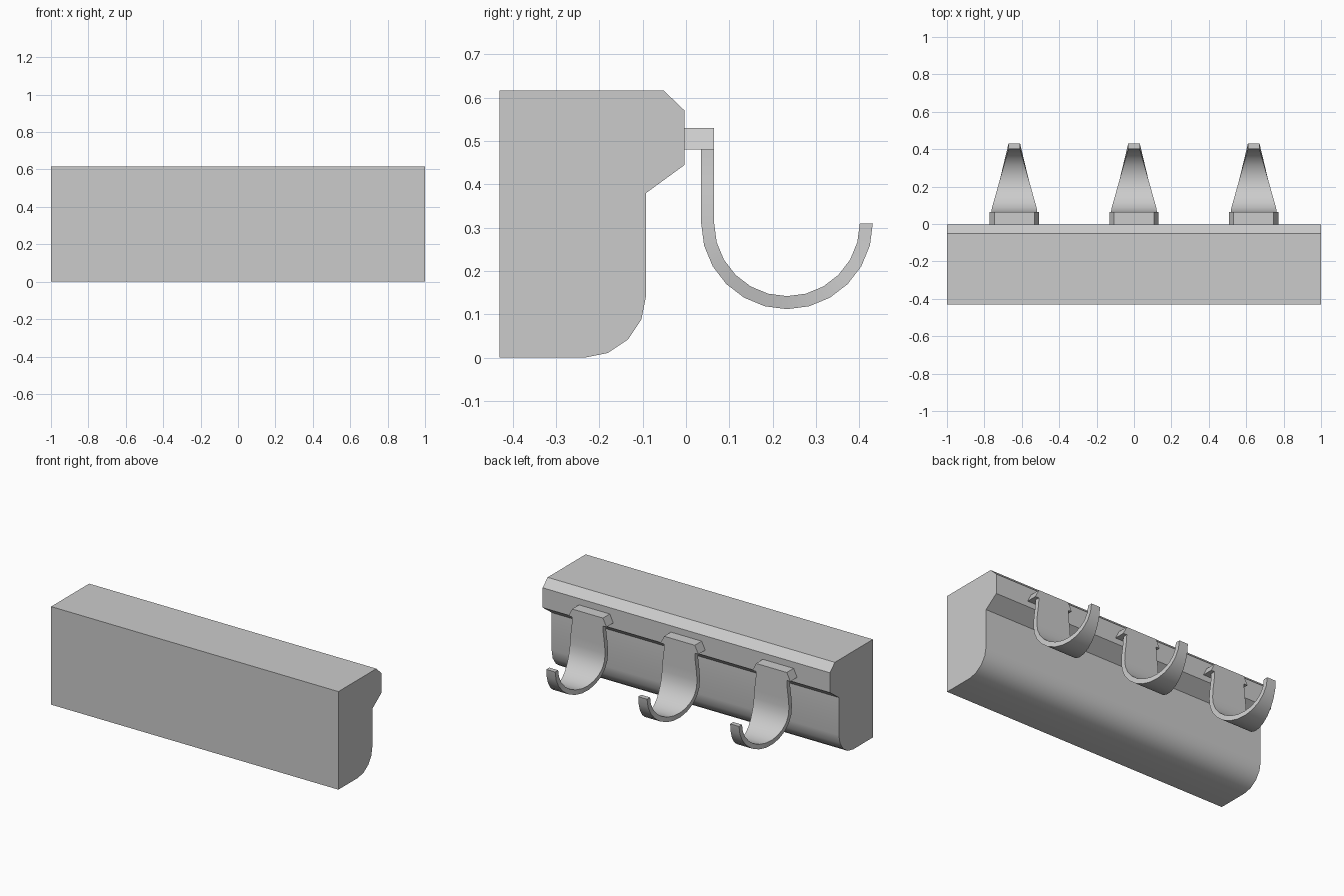
import bpy, bmesh
from math import sin, cos, pi, radians

if "Cube" in bpy.data.objects:
    bpy.data.objects.remove(bpy.data.objects["Cube"])


def finish(name, bm):
    bmesh.ops.recalc_face_normals(bm, faces=bm.faces)
    me = bpy.data.meshes.new(name)
    bm.to_mesh(me)
    bm.free()
    ob = bpy.data.objects.new(name, me)
    bpy.context.collection.objects.link(ob)
    bpy.ops.object.select_all(action='DESELECT')
    ob.select_set(True)
    bpy.context.view_layer.objects.active = ob
    bpy.ops.object.shade_smooth_by_angle(angle=radians(30))
    return ob


def loft(name, rings):
    """Skin a list of equal-length closed rings and cap both ends."""
    bm = bmesh.new()
    rows = [[bm.verts.new(p) for p in r] for r in rings]
    n = len(rows[0])
    for a, b in zip(rows, rows[1:]):
        for i in range(n):
            j = (i + 1) % n
            bm.faces.new((a[i], a[j], b[j], b[i]))
    bm.faces.new(rows[0])
    bm.faces.new(rows[-1])
    return finish(name, bm)


# Rail: side profile (y, z) with a rounded lower edge, extruded along x
profile = [(-0.43, 0.617), (-0.43, 0)]
for i in range(5):
    a = i * pi / 8
    profile.append((-0.235 + 0.143 * sin(a), 0.143 - 0.143 * cos(a)))
profile += [(-0.092, 0.38), (-0.003, 0.445), (-0.003, 0.57), (-0.052, 0.617)]
loft("rail", [[(x, y, z) for y, z in profile] for x in (-1, 1)])

# Hook stations: outer (y, z), inner (y, z), half width
CY, CZ, R_OUT, R_IN = 0.233, 0.31, 0.198, 0.168
stations = [((0.035, z), (0.065, z), w)
            for z, w in ((0.48, 0.107), (0.44, 0.109), (0.40, 0.114), (0.36, 0.119))]
SEGS = 12
for i in range(SEGS + 1):
    a = radians(180) * i / SEGS
    c, s = cos(a), sin(a)
    y = CY - R_OUT * c
    w = min(0.122, 0.122 - 0.091 * (y - 0.05) / 0.38)
    stations.append(((y, CZ - R_OUT * s), (CY - R_IN * c, CZ - R_IN * s), w))

for k, x in enumerate((-0.64, 0, 0.64)):
    # Mounting block with sloping ends
    outline = [(-0.132, 0.48), (0.132, 0.48), (0.107, 0.53), (-0.107, 0.53)]
    loft(f"hook_mount_{k + 1}",
         [[(x + dx, y, z) for dx, z in outline] for y in (-0.004, 0.065)])
    # Tapering curved hook strip
    loft(f"hook_{k + 1}",
         [[(x - w, *o), (x + w, *o), (x + w, *n), (x - w, *n)] for o, n, w in stations])
